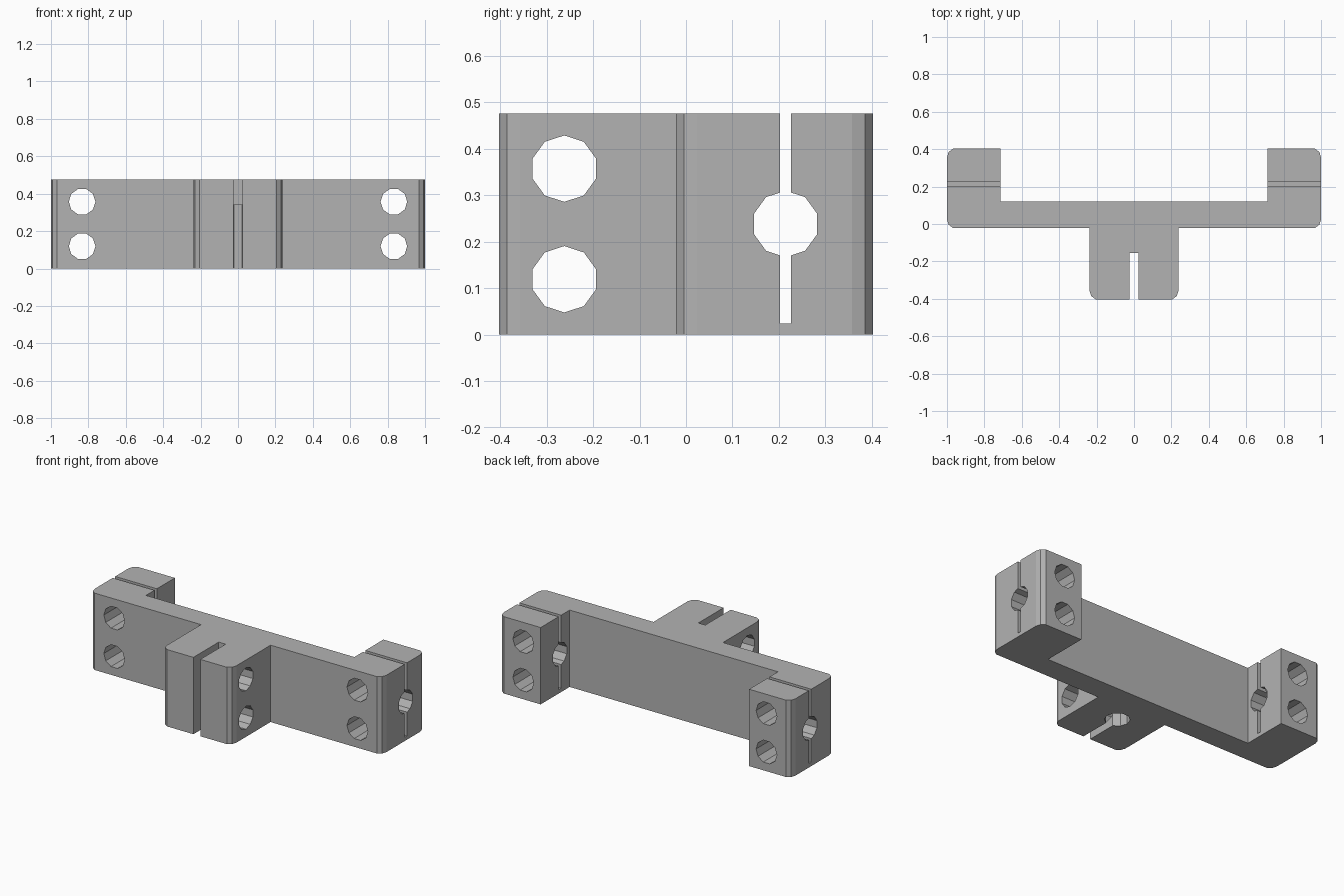
import bpy
import bmesh
from math import cos, sin, radians, pi
from mathutils import Matrix, Vector

if "Cube" in bpy.data.objects:
    bpy.data.objects.remove(bpy.data.objects["Cube"], do_unlink=True)

U = 1 / 21          # one design unit: the bracket is 42 units long
HEIGHT = 10
HOLE_R = 1.5

grey = bpy.data.materials.new("plain grey")
grey.use_nodes = True
grey.diffuse_color = (0.45, 0.45, 0.45, 1)
grey.node_tree.nodes["Principled BSDF"].inputs["Base Color"].default_value = (0.45, 0.45, 0.45, 1)


def add_object(name, bm):
    bmesh.ops.recalc_face_normals(bm, faces=bm.faces)
    mesh = bpy.data.meshes.new(name)
    bm.to_mesh(mesh)
    bm.free()
    mesh.materials.append(grey)
    obj = bpy.data.objects.new(name, mesh)
    bpy.context.collection.objects.link(obj)
    return obj


def rounded(x, y, side):
    """Corner arc of a ten-sided circle, ordered from the side face to the end face."""
    return [(x - 1 + cos(radians(a)), y - side + side * sin(radians(a))) for a in (0, 36, 72)]


# Bracket body: half outline from the front tab round to the back, then mirrored
trim = 1 - sin(radians(72))
half = list(reversed(rounded(5, -8.5, -1)))
half += [(5, -0.5 + trim)]
half += list(reversed(rounded(21, -0.5, -1)))
half += rounded(21, 8.5, 1)
half += [(15, 8.5 - trim), (15, 2.5)]
outline = half + [(-x, y) for x, y in reversed(half)]

bm = bmesh.new()
base = bm.faces.new([bm.verts.new((x * U, y * U, 0)) for x, y in outline])
top = bmesh.ops.extrude_face_region(bm, geom=[base])["geom"]
bmesh.ops.translate(bm, vec=(0, 0, HEIGHT * U),
                    verts=[v for v in top if isinstance(v, bmesh.types.BMVert)])
body = add_object("bracket_body", bm)

cutters = []


def box_cut(name, low, high):
    low, high = Vector(low) * U, Vector(high) * U
    bm = bmesh.new()
    bmesh.ops.create_cube(bm, size=1, matrix=Matrix.Translation((low + high) / 2)
                          @ Matrix.Diagonal((*(high - low), 1)))
    cutters.append(add_object(name, bm))


def hole_cut(name, centre, axis, length):
    """Ten-sided hole, with its corners on the z axis (x holes) or the x axis."""
    turn = {"x": Matrix.Rotation(pi / 2, 4, "Y"),
            "y": Matrix.Rotation(pi / 2, 4, "X"),
            "z": Matrix.Identity(4)}[axis]
    bm = bmesh.new()
    bmesh.ops.create_cone(bm, cap_ends=True, segments=10, radius1=HOLE_R * U,
                          radius2=HOLE_R * U, depth=length * U,
                          matrix=Matrix.Translation(Vector(centre) * U) @ turn
                          @ Matrix.Rotation(pi / 2, 4, "Z") if axis != "x" else
                          Matrix.Translation(Vector(centre) * U) @ turn)
    # Turn the section so that one corner lies exactly on the wanted axis
    want = Vector((0, 0, 1)) if axis == "x" else Vector((1, 0, 0))
    spin = {"x": Vector((1, 0, 0)), "y": Vector((0, 1, 0)), "z": Vector((0, 0, 1))}[axis]
    c = Vector(centre) * U
    arm = bm.verts[:][0].co - c
    arm -= spin * arm.dot(spin)
    angle = arm.angle(want)
    if arm.cross(want).dot(spin) < 0:
        angle = -angle
    bmesh.ops.rotate(bm, cent=c, matrix=Matrix.Rotation(angle, 3, spin), verts=bm.verts)
    cutters.append(add_object(name, bm))


# Screw holes through the end posts and the front tab
for z in (2.5, 7.5):
    hole_cut("tab_screw_hole", (0, -5.5, z), "x", 14)
    for side in (-1, 1):
        hole_cut("post_screw_hole", (17.5 * side, 4, z), "y", 14)

# Rod bore and clamping slot in each end post
for side in (-1, 1):
    hole_cut("post_bore", (18 * side, 4.5, 5), "x", 10)
    x0, x1 = sorted((14 * side, 22 * side))
    box_cut("post_slot", (x0, 4.25, 0.5), (x1, 4.75, 11))

# Blind bore from below and full-height slot in the front tab
hole_cut("tab_bore", (0, -3, 3.1), "z", 8.1)
box_cut("tab_slot", (-0.5, -9.5, -1), (0.5, -3.25, 11))

# Cut everything, then drop the cutters
for cutter in cutters:
    cutter.hide_render = True
    cut = body.modifiers.new(cutter.name, "BOOLEAN")
    cut.operation = "DIFFERENCE"
    cut.solver = "EXACT"
    cut.object = cutter
bpy.context.view_layer.update()
graph = bpy.context.evaluated_depsgraph_get()
finished = bpy.data.meshes.new_from_object(body.evaluated_get(graph))
body.modifiers.clear()
body.data = finished
finished.materials.clear()
finished.materials.append(grey)
for poly in finished.polygons:
    poly.material_index = 0
for cutter in cutters:
    bpy.data.objects.remove(cutter, do_unlink=True)
